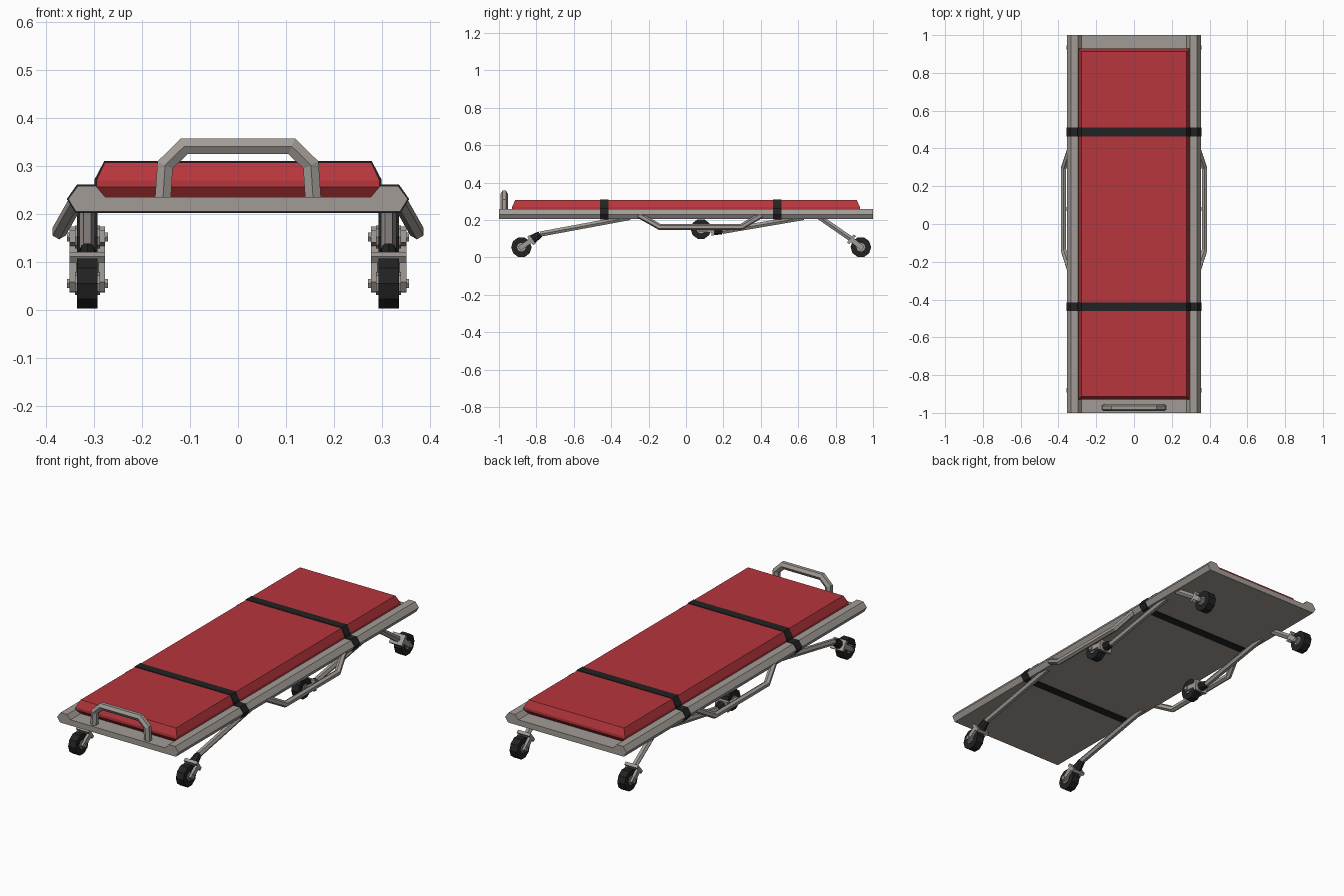
import bpy, bmesh, math
from mathutils import Vector, Matrix

cube = bpy.data.objects.get("Cube")
if cube:
    bpy.data.objects.remove(cube)


def material(name, rgb):
    m = bpy.data.materials.new(name)
    m.use_nodes = True
    m.diffuse_color = (*rgb, 1)
    m.node_tree.nodes["Principled BSDF"].inputs["Base Color"].default_value = (*rgb, 1)
    return m


RED = material("red vinyl", (0.47, 0.037, 0.046))
GREY = material("warm grey metal", (0.36, 0.33, 0.305))
BLACK = material("black rubber", (0.016, 0.016, 0.016))


def finish(name, bm, mat):
    bmesh.ops.recalc_face_normals(bm, faces=bm.faces)
    mesh = bpy.data.meshes.new(name)
    bm.to_mesh(mesh)
    bm.free()
    mesh.materials.append(mat)
    ob = bpy.data.objects.new(name, mesh)
    bpy.context.scene.collection.objects.link(ob)
    return ob


def loft(name, rings, mat):
    """Skin a stack of equal-length closed rings and cap both ends."""
    bm = bmesh.new()
    loops = [[bm.verts.new(p) for p in ring] for ring in rings]
    n = len(loops[0])
    for a, b in zip(loops, loops[1:]):
        for i in range(n):
            bm.faces.new((a[i], a[(i + 1) % n], b[(i + 1) % n], b[i]))
    bm.faces.new(loops[0])
    bm.faces.new(loops[-1])
    return finish(name, bm, mat)


def extrude_profile(name, half, y0, y1, mat):
    """Mirror a right-hand half profile in x and extrude it along y."""
    outline = half + [(-x, z) for x, z in reversed(half)]
    return loft(name, [[(x, y, z) for x, z in outline] for y in (y0, y1)], mat)


def tube(name, path, normal, radius, mat):
    """Six-sided mitred tube along a planar path."""
    pts = [Vector(p) for p in path]
    n = Vector(normal).normalized()
    rings = []
    for i, p in enumerate(pts):
        before = (p - pts[i - 1]).normalized() if i else None
        after = (pts[i + 1] - p).normalized() if i + 1 < len(pts) else None
        before, after = before or after, after or before
        t = (before + after).normalized()
        side = t.cross(n) / max(0.5, t.dot(after))
        rings.append([p + radius * (math.cos(a) * n + math.sin(a) * side)
                      for a in (k * math.pi / 3 for k in range(6))])
    return loft(name, rings, mat)


def box(name, size, matrix, mat):
    bm = bmesh.new()
    bmesh.ops.create_cube(bm, size=1, matrix=matrix @ Matrix.Diagonal((*size, 1)))
    return finish(name, bm, mat)


def drum(name, r1, r2, depth, sides, matrix, mat):
    bm = bmesh.new()
    bmesh.ops.create_cone(bm, cap_ends=True, segments=sides, radius1=r1,
                          radius2=r2, depth=depth, matrix=matrix)
    return finish(name, bm, mat)


# Bed frame with raised side rails
extrude_profile("bed_frame", [(0.338, 0.205), (0.354, 0.231), (0.334, 0.258),
                              (0.296, 0.258), (0.277, 0.235)], -1, 1, GREY)

# Mattress with chamfered edges
rings = []
for z, inset in ((0.234, 0.017), (0.256, 0), (0.27, 0), (0.307, 0.017)):
    x, y = 0.295 - inset, 0.93 - inset
    rings.append([(-x, -y, z), (x, -y, z), (x, y, z), (-x, y, z)])
loft("mattress", rings, RED)

# Straps wrapped around mattress and rails
STRAP = [(0.339, 0.202), (0.357, 0.231), (0.336, 0.261), (0.299, 0.261),
         (0.299, 0.272), (0.279, 0.31)]
for name, y in (("front_strap", -0.438), ("back_strap", 0.487)):
    extrude_profile(name, STRAP, y - 0.023, y + 0.023, BLACK)

# Front push handle
half = [(0.157, 0.225), (0.152, 0.302), (0.112, 0.341)]
tube("front_handle", [(-x, -0.972, z) for x, z in half]
     + [(x, -0.972, z) for x, z in reversed(half)], (0, 1, 0), 0.019, GREY)


def caster(name, x, hub, leg_end, has_joint):
    """Wheel, axle, fork and swivel joint, aligned from leg end to hub."""
    hub, end = Vector((x, *hub)), Vector((x, *leg_end))
    length = (hub - end).length
    u = (hub - end).normalized()
    v = u.cross(Vector((1, 0, 0)))

    def frame(p):
        return Matrix.Translation(p) @ Matrix((Vector((1, 0, 0)), v, u)).transposed().to_4x4()

    across = Matrix.Translation(hub) @ Matrix.Rotation(math.pi / 2, 4, "Y")
    drum(name + "_wheel", 0.055, 0.055, 0.043, 10, across, BLACK)
    drum(name + "_hub", 0.024, 0.024, 0.052, 8, across, GREY)
    drum(name + "_axle", 0.011, 0.011, 0.086, 6, across, GREY)
    box(name + "_fork_crown", (0.074, 0.056, 0.016), frame(hub - u * 0.066), GREY)
    for part, dx in (("_fork_plate_a", -0.03), ("_fork_plate_b", 0.03)):
        box(name + part, (0.014, 0.026, 0.082),
            frame(hub + Vector((dx, 0, 0)) - u * 0.028), GREY)
    if has_joint:
        depth = length - 0.07
        drum(name + "_swivel_joint", 0.017, 0.025, depth, 8,
             frame(end + u * depth / 2), BLACK)


# Folded legs: leg top, leg end and wheel hub as (y, z)
LEGS = (("front", (-0.3, 0.214), (-0.78, 0.125), (-0.88, 0.055), True),
        ("middle", (0.63, 0.214), (0.195, 0.14), (0.08, 0.152), True),
        ("back", (0.71, 0.218), (0.884, 0.098), (0.935, 0.055), False))

for side, s in (("left", 1), ("right", -1)):
    x = 0.314 * s
    for name, top, end, hub, joint in LEGS:
        tube(f"{name}_{side}_leg", [(x, *top), (x, *end)], (1, 0, 0), 0.016, GREY)
        caster(f"{name}_{side}", x, hub, end, joint)

    # Side lifting handle, leaning outward below the rail
    top_x, low_x = 0.338 * s, 0.373 * s
    path = [(top_x, -0.25, 0.225), (low_x, -0.14, 0.163),
            (low_x, 0.295, 0.163), (top_x, 0.4, 0.225)]
    tube(side + "_side_handle", path, (0.062, 0, 0.035 * s), 0.016, GREY)
